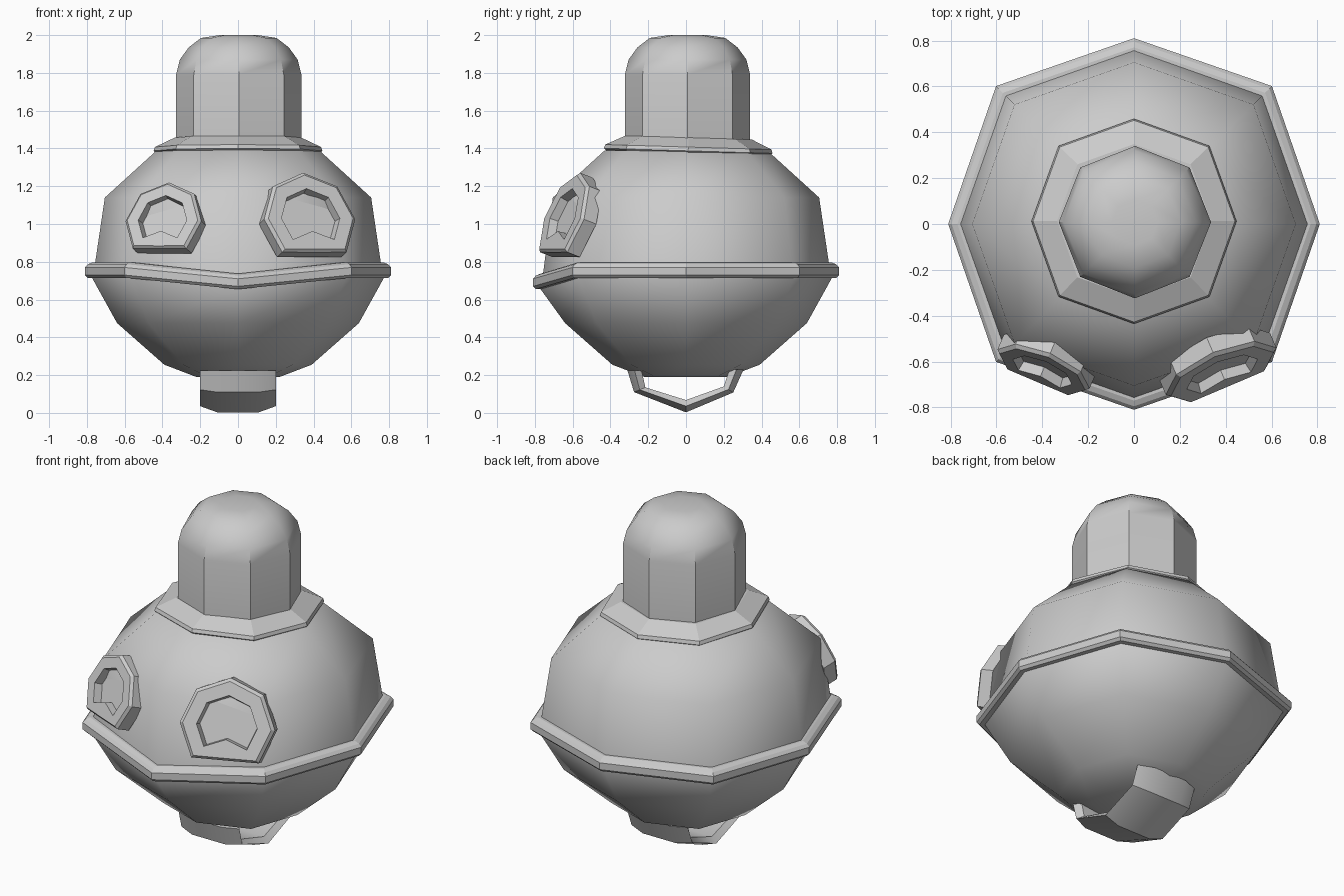
import bpy, bmesh
from math import sin, cos, pi, radians
from mathutils import Vector

if "Cube" in bpy.data.objects:
    bpy.data.objects.remove(bpy.data.objects["Cube"])


def finish(name, bm, angle=None):
    bmesh.ops.recalc_face_normals(bm, faces=bm.faces)
    me = bpy.data.meshes.new(name)
    bm.to_mesh(me)
    bm.free()
    ob = bpy.data.objects.new(name, me)
    bpy.context.collection.objects.link(ob)
    if angle is not None:
        bpy.ops.object.select_all(action='DESELECT')
        bpy.context.view_layer.objects.active = ob
        ob.select_set(True)
        bpy.ops.object.shade_smooth_by_angle(angle=radians(angle))
    return ob


def bridge(bm, a, b):
    n = len(a)
    for i in range(n):
        bm.faces.new((a[i], a[(i + 1) % n], b[(i + 1) % n], b[i]))


def octagon_lathe(name, profile, corner=1.0, closed=False, angle=None):
    """Eight-sided lathe; profile = (radius, z, drop of the front corner)."""
    bm = bmesh.new()
    rings = []
    for r, z, drop in profile:
        ring = []
        for i in range(8):
            k = r * (corner if i % 2 else 1)
            dz = drop if i == 6 else 0
            ring.append(bm.verts.new((k * cos(i * pi / 4), k * sin(i * pi / 4), z - dz)))
        rings.append(ring)
    for a, b in zip(rings, rings[1:]):
        bridge(bm, a, b)
    if closed:
        bridge(bm, rings[-1], rings[0])
    else:
        bm.faces.new(rings[0])
        bm.faces.new(rings[-1])
    return finish(name, bm, angle)


# Rounded vessel body
octagon_lathe("body", [(.22, .19, 0), (.39, .255, 0), (.64, .475, 0), (.77, .71, .055),
                       (.757, .79, .055), (.705, 1.14, 0), (.43, 1.39, 0), (.30, 1.40, 0)],
              corner=1.045, angle=65)

# Rim band around the widest part, dipping at the front
octagon_lathe("rim", [(.74, .715, .06), (.795, .715, .06), (.81, .73, .06), (.81, .77, .06),
                      (.795, .787, .06), (.77, .797, .06), (.74, .797, .06)],
              corner=1.05, closed=True)

# Collar under the neck
collar = octagon_lathe("collar", [(.40, 1.375, 0), (.435, 1.378, 0), (.447, 1.388, 0),
                                  (.44, 1.408, 0), (.335, 1.458, 0), (.28, 1.458, 0)], corner=1.04)
collar.location.y = -.03
collar.rotation_euler.x = -.03

# Neck with domed top
neck = octagon_lathe("neck", [(.332, 1.40, 0), (.332, 1.79, 0), (.312, 1.87, 0), (.265, 1.935, 0),
                              (.20, 1.985, 0), (.10, 2.0, 0)], corner=1.015, angle=40)
neck.location = (.004, .008, 0)


# Portholes: octagonal plates with a notched recess
def porthole(name, centre, side, radius):
    az, tilt = radians(23), radians(20)
    n = Vector((side * sin(az) * cos(tilt), -cos(az) * cos(tilt), sin(tilt)))
    u = Vector((0, 0, 1)).cross(n).normalized()
    v = n.cross(u)
    bm = bmesh.new()

    def ring(r, depth, low):
        out = []
        for i in range(8):
            a = i * pi / 4
            x, y = r * cos(a), r * sin(a)
            if i == 6:
                y = -r * low
            out.append(bm.verts.new(Vector(centre) + u * x + v * y + n * depth))
        return out

    rings = [ring(radius, -.09, .71), ring(radius, -.015, .71), ring(radius * .93, 0, .71),
             ring(radius * .64, 0, .43), ring(radius * .60, -.045, .43)]
    for a, b in zip(rings, rings[1:]):
        bridge(bm, a, b)
    bm.faces.new(rings[0])
    bm.faces.new(rings[-1])
    finish(name, bm)


porthole("porthole_large", (.385, -.655, 1.03), 1, .262)
porthole("porthole_small", (-.40, -.645, 1.02), -1, .218)

# Strap loop under the body: outer and inner paths with chamfered sides
outer = [(-.31, .225), (-.275, .11), (0, .003), (.25, .108), (.305, .23)]
inner = [(-.235, .225), (-.215, .135), (0, .068), (.20, .14), (.23, .23)]
bm = bmesh.new()
sections = []
for (yo, zo), (yi, zi) in zip(outer, inner):
    ym, zm = (yo + yi) / 2, (zo + zi) / 2
    pts = [(-.11, yo, zo), (.11, yo, zo), (.20, ym, zm),
           (.17, yi, zi), (-.17, yi, zi), (-.20, ym, zm)]
    sections.append([bm.verts.new(p) for p in pts])
for a, b in zip(sections, sections[1:]):
    bridge(bm, a, b)
bm.faces.new(sections[0])
bm.faces.new(sections[-1])
finish("bottom_loop", bm, 40)
